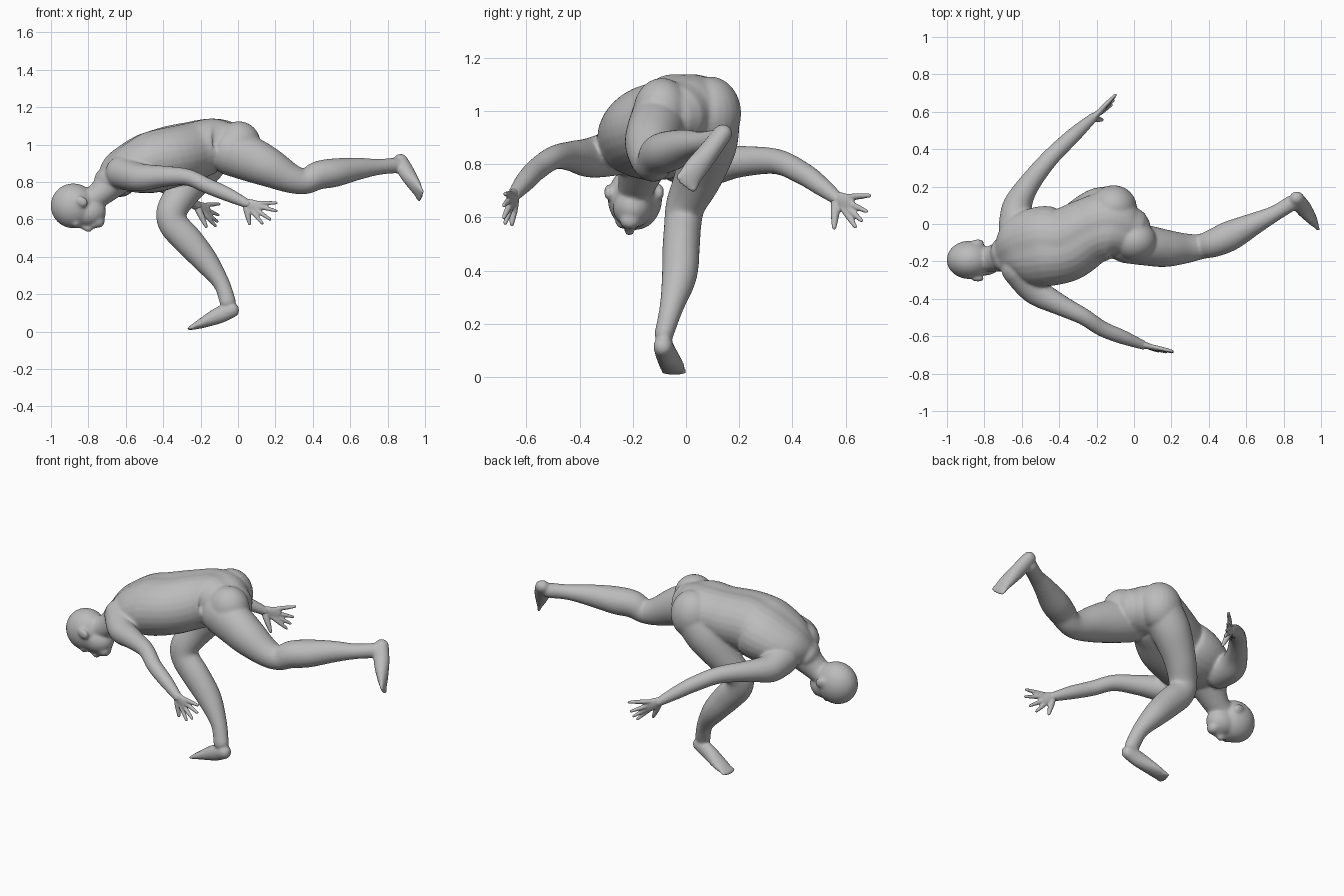
import bpy
import bmesh
from math import sin, cos, pi, exp
from mathutils import Vector, Matrix

if "Cube" in bpy.data.objects:
    bpy.data.objects.remove(bpy.data.objects["Cube"])

clay = bpy.data.materials.new("matte grey")
clay.use_nodes = True
GREY = (0.5, 0.5, 0.5, 1.0)
clay.diffuse_color = GREY
clay.node_tree.nodes["Principled BSDF"].inputs["Base Color"].default_value = GREY

SIDES, STEPS = 28, 6
UP = Vector((0, 0, 1))


def catmull(a, b, c, d, t):
    return 0.5 * (2 * b + (c - a) * t + (2 * a - 5 * b + 4 * c - d) * t * t
                  + (3 * b - a - 3 * c + d) * t ** 3)


def loft(bm, stations, up=UP, groove=0.0):
    """Closed tube through (x, y, z, half width, half depth) with rounded ends."""
    pts = [(Vector(s[:3]), Vector((s[3], s[-1], 0))) for s in stations]
    pts = [pts[0]] + pts + [pts[-1]]
    path = []
    for i in range(1, len(pts) - 2):
        for k in range(STEPS):
            path.append([catmull(*[p[j] for p in pts[i - 1:i + 3]], k / STEPS) for j in (0, 1)])
    path.append(list(pts[-1]))
    frames = []
    for i, (pos, size) in enumerate(path):
        before, after = path[max(i - 1, 0)][0], path[min(i + 1, len(path) - 1)][0]
        axis = (after - before).normalized()
        frames.append((pos, size, axis))
    # domed ends
    def dome(frame, sign):
        pos, size, axis = frame
        reach = min(size.x, size.y)
        return [(pos + axis * sign * reach * sin(a), size * cos(a), axis)
                for a in (pi / 8, pi / 4, pi * 0.37, pi * 0.46)]
    frames = dome(frames[0], -1)[::-1] + frames + dome(frames[-1], 1)
    rings = []
    for pos, size, axis in frames:
        side = axis.cross(up).normalized()
        top = side.cross(axis)
        ring = []
        for n in range(SIDES):
            a = 2 * pi * n / SIDES
            dip = 1 - groove * exp(-((a - pi / 2) / 0.25) ** 2)
            ring.append(bm.verts.new(pos + side * size.x * cos(a) + top * size.y * sin(a) * dip))
        rings.append(ring)
    for lower, upper in zip(rings, rings[1:]):
        for n in range(SIDES):
            m = (n + 1) % SIDES
            bm.faces.new((lower[n], lower[m], upper[m], upper[n]))
    bm.faces.new(rings[0][::-1])
    bm.faces.new(rings[-1])


def blob(bm, centre, radii, tilt=0.0):
    """Ellipsoid, tilted about the y axis."""
    shape = (Matrix.Translation(centre) @ Matrix.Rotation(tilt, 4, "Y")
             @ Matrix.Diagonal((*radii, 1)))
    bmesh.ops.create_uvsphere(bm, u_segments=24, v_segments=16, radius=1, matrix=shape)


def finish(bm, name, voxel, rounds):
    """Fuse the overlapping forms into one smooth skin."""
    bmesh.ops.recalc_face_normals(bm, faces=bm.faces)
    mesh = bpy.data.meshes.new(name)
    bm.to_mesh(mesh)
    bm.free()
    obj = bpy.data.objects.new(name, mesh)
    bpy.context.collection.objects.link(obj)
    mesh.materials.append(clay)
    fuse = obj.modifiers.new("fuse", "REMESH")
    fuse.mode, fuse.voxel_size, fuse.use_smooth_shade = "VOXEL", voxel, True
    soften = obj.modifiers.new("soften", "SMOOTH")
    soften.factor, soften.iterations = 0.5, rounds
    bpy.ops.object.select_all(action="DESELECT")
    obj.select_set(True)
    bpy.context.view_layer.objects.active = obj
    for mod in ("fuse", "soften"):
        bpy.ops.object.modifier_apply(modifier=mod)
    bpy.ops.object.shade_smooth()


def foot(bm, stations, up):
    """Foot from heel to ball, then a row of five toes."""
    loft(bm, stations, up)
    ball, tip = Vector(stations[-2][:3]), Vector(stations[-1][:3])
    forward = (tip - ball).normalized()
    side = forward.cross(up).normalized()
    for n in range(5):
        root = tip + side * (n - 2) * 0.019 - forward * 0.01
        end = root + forward * (0.03 - 0.003 * abs(n - 2))
        loft(bm, [(*root, 0.011), (*end, 0.009)], up)


def hand(name, wrist, tips, thumb, up):
    """Flat palm with four fingers and a thumb spreading from the wrist."""
    bm = bmesh.new()
    wrist, tips, thumb = Vector(wrist), [Vector(t) for t in tips], Vector(thumb)
    knuckles = [wrist.lerp(t, 0.52) for t in tips]
    middle = sum(knuckles, Vector()) / 4
    loft(bm, [(*wrist, 0.026, 0.02), (*wrist.lerp(middle, 0.6), 0.036, 0.016),
              (*middle, 0.036, 0.013)], up)
    for knuckle, tip in zip(knuckles, tips):
        loft(bm, [(*wrist.lerp(knuckle, 0.6), 0.012), (*knuckle, 0.0125),
                  (*knuckle.lerp(tip, 0.5), 0.011), (*tip, 0.008)], up)
    loft(bm, [(*wrist, 0.018), (*wrist.lerp(thumb, 0.5), 0.017), (*thumb, 0.009)], up)
    finish(bm, name, 0.005, 4)


body = bmesh.new()

# trunk with a shallow spine furrow, neck to pelvis
loft(body, [(-0.69, -0.17, 0.81, 0.10, 0.075), (-0.61, -0.14, 0.86, 0.185, 0.125),
            (-0.49, -0.12, 0.90, 0.215, 0.165), (-0.37, -0.11, 0.935, 0.20, 0.168),
            (-0.24, -0.04, 0.97, 0.18, 0.16), (-0.13, -0.01, 1.0, 0.18, 0.148),
            (-0.04, -0.04, 0.99, 0.14, 0.13)], groove=0.07)
# buttocks
blob(body, (-0.11, 0.09, 0.99), (0.125, 0.118, 0.14))
blob(body, (0.0, -0.09, 1.0), (0.12, 0.108, 0.125), 0.4)
# neck
loft(body, [(-0.85, -0.19, 0.69, 0.07), (-0.76, -0.185, 0.72, 0.07, 0.066),
            (-0.66, -0.16, 0.81, 0.10, 0.09)])

# head: skull, jaw, chin, brow, nose, lips
blob(body, (-0.88, -0.192, 0.672), (0.122, 0.103, 0.12), 0.2)
blob(body, (-0.80, -0.20, 0.638), (0.095, 0.076, 0.078))
blob(body, (-0.748, -0.21, 0.588), (0.036, 0.04, 0.034))
blob(body, (-0.865, -0.207, 0.577), (0.03, 0.06, 0.024))
loft(body, [(-0.85, -0.21, 0.572, 0.013), (-0.81, -0.213, 0.553, 0.018), (-0.798, -0.213, 0.55, 0.02)])
blob(body, (-0.772, -0.213, 0.566), (0.016, 0.03, 0.016))
# ears
for y in (-0.292, -0.098):
    blob(body, (-0.835, y, 0.695), (0.036, 0.016, 0.027), 0.5)

# arms, shoulder to wrist
loft(body, [(-0.62, -0.24, 0.85, 0.09), (-0.53, -0.355, 0.825, 0.076), (-0.40, -0.43, 0.83, 0.057),
            (-0.27, -0.495, 0.825, 0.045), (-0.17, -0.56, 0.782, 0.042),
            (-0.06, -0.605, 0.735, 0.038), (0.05, -0.648, 0.683, 0.025)])
loft(body, [(-0.63, -0.02, 0.82, 0.095), (-0.625, 0.09, 0.80, 0.08), (-0.57, 0.20, 0.81, 0.06),
            (-0.46, 0.34, 0.81, 0.048), (-0.36, 0.44, 0.765, 0.043),
            (-0.29, 0.505, 0.72, 0.037), (-0.215, 0.572, 0.668, 0.025)])

# raised leg, hip to ankle
loft(body, [(-0.04, -0.095, 0.96, 0.115, 0.125), (0.07, -0.115, 0.92, 0.108, 0.12),
            (0.17, -0.13, 0.875, 0.10, 0.105), (0.28, -0.13, 0.82, 0.08), (0.36, -0.12, 0.803, 0.068),
            (0.43, -0.10, 0.835, 0.076), (0.52, -0.06, 0.85, 0.08, 0.076), (0.64, 0.0, 0.87, 0.06),
            (0.75, 0.055, 0.88, 0.043), (0.84, 0.11, 0.888, 0.042)])
foot(body, [(0.868, 0.138, 0.915, 0.036, 0.04), (0.905, 0.085, 0.845, 0.04, 0.044),
            (0.95, 0.03, 0.775, 0.046, 0.028), (0.972, 0.005, 0.735, 0.043, 0.013)],
     Vector((-0.48, -0.2, -0.07)))

# standing leg, hip to ankle
FORWARD = Vector((-1, 0, 0.2))
loft(body, [(-0.13, 0.09, 0.96, 0.112), (-0.20, 0.08, 0.87, 0.11), (-0.29, 0.045, 0.75, 0.09),
            (-0.352, 0.0, 0.65, 0.075, 0.082), (-0.345, -0.012, 0.575, 0.07, 0.08),
            (-0.27, -0.018, 0.49, 0.07, 0.08), (-0.175, -0.025, 0.38, 0.066, 0.068),
            (-0.09, -0.055, 0.26, 0.045), (-0.055, -0.083, 0.16, 0.036, 0.044)], FORWARD)
foot(body, [(-0.03, -0.086, 0.115, 0.037, 0.04), (-0.10, -0.075, 0.088, 0.04, 0.045),
            (-0.19, -0.055, 0.046, 0.048, 0.028), (-0.245, -0.047, 0.022, 0.046, 0.014)], UP)

finish(body, "body", 0.008, 8)

# hands
hand("right_hand", (0.04, -0.643, 0.687),
     [(0.205, -0.68, 0.688), (0.205, -0.685, 0.645), (0.172, -0.685, 0.60), (0.13, -0.68, 0.578)],
     (0.062, -0.655, 0.575), Vector((0, 1, 0.1)))
hand("left_hand", (-0.222, 0.565, 0.673),
     [(-0.10, 0.69, 0.682), (-0.105, 0.678, 0.623), (-0.11, 0.66, 0.588), (-0.12, 0.637, 0.565)],
     (-0.17, 0.557, 0.562), Vector((1, -0.8, 0)))
